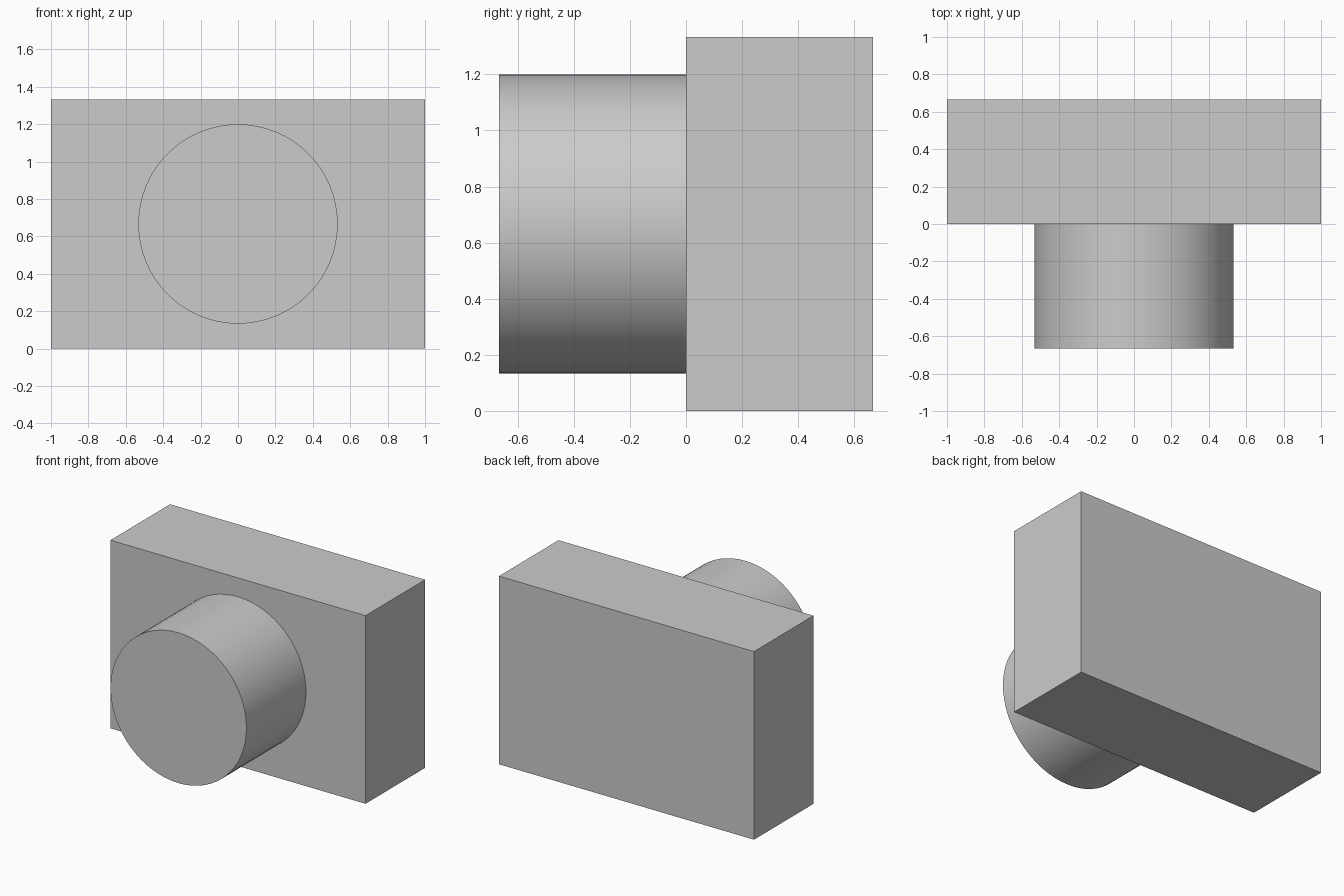
import bpy
import math

if "Cube" in bpy.data.objects:
    bpy.data.objects.remove(bpy.data.objects["Cube"])

W, D, H = 2.0, 2 / 3, 4 / 3      # body width, depth, height
RADIUS, LENGTH = 0.533, 2 / 3    # barrel size

# Rectangular body behind y = 0
bpy.ops.mesh.primitive_cube_add(size=1, location=(0, D / 2, H / 2))
body = bpy.context.object
body.name = "body"
body.scale = (W, D, H)
bpy.ops.object.transform_apply(location=False, rotation=False, scale=True)

# Round barrel projecting from the middle of the front face
bpy.ops.mesh.primitive_cylinder_add(
    vertices=64, radius=RADIUS, depth=LENGTH,
    location=(0, -LENGTH / 2, H / 2), rotation=(math.pi / 2, 0, 0))
barrel = bpy.context.object
barrel.name = "front_barrel"
bpy.ops.object.shade_smooth_by_angle(angle=math.radians(30))
